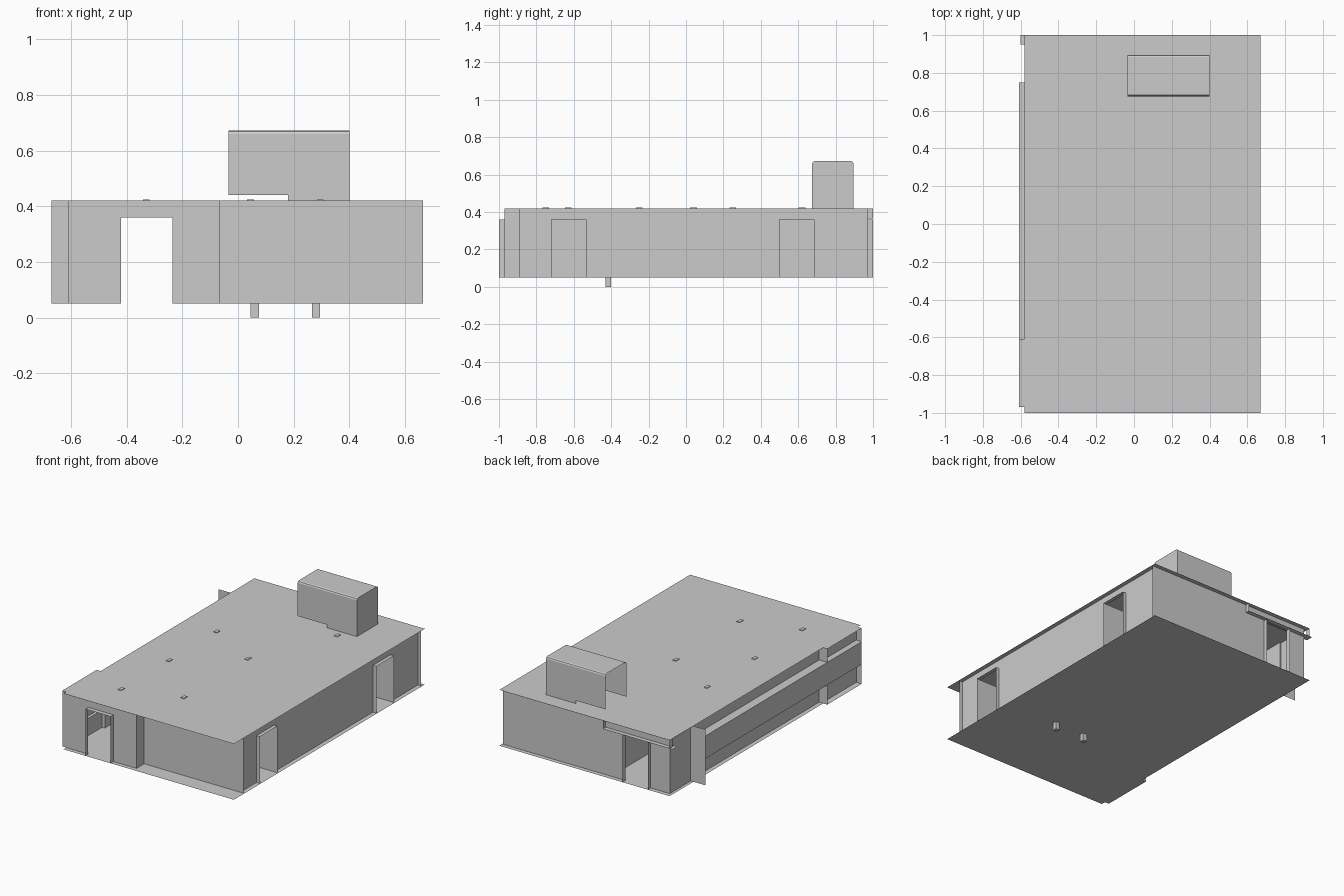
import bpy, bmesh

if "Cube" in bpy.data.objects:
    bpy.data.objects.remove(bpy.data.objects["Cube"])

FLOOR, ROOF, HEAD = 0.05, 0.42, 0.36


def mesh_object(name, bm):
    mesh = bpy.data.meshes.new(name)
    bm.to_mesh(mesh)
    bm.free()
    obj = bpy.data.objects.new(name, mesh)
    bpy.context.collection.objects.link(obj)
    return obj


def panels(name, rects):
    """Thin sheets: each is (x0, x1, y0, y1, z0, z1) with one flat direction."""
    bm = bmesh.new()
    for x0, x1, y0, y1, z0, z1 in rects:
        if z0 == z1:
            pts = [(x0, y0, z0), (x1, y0, z0), (x1, y1, z0), (x0, y1, z0)]
        elif y0 == y1:
            pts = [(x0, y0, z0), (x1, y0, z0), (x1, y0, z1), (x0, y0, z1)]
        else:
            pts = [(x0, y0, z0), (x0, y1, z0), (x0, y1, z1), (x0, y0, z1)]
        bm.faces.new([bm.verts.new(p) for p in pts])
    return mesh_object(name, bm)


def box(name, x0, x1, y0, y1, z0, z1):
    bm = bmesh.new()
    bmesh.ops.create_cube(bm, size=1)
    for v in bm.verts:
        v.co = ((x0 + x1) / 2 + v.co.x * (x1 - x0),
                (y0 + y1) / 2 + v.co.y * (y1 - y0),
                (z0 + z1) / 2 + v.co.z * (z1 - z0))
    return mesh_object(name, bm)


def wall_x(name, y, x0, x1, doors=()):
    """Wall running along x, with full door openings."""
    rects, start = [], x0
    for a, b in doors:
        rects += [(start, a, y, y, FLOOR, ROOF), (a, b, y, y, HEAD, ROOF)]
        start = b
    panels(name, rects + [(start, x1, y, y, FLOOR, ROOF)])


def wall_y(name, x, y0, y1, doors=()):
    """Wall running along y, with full door openings."""
    rects, start = [], y0
    for a, b in doors:
        rects += [(x, x, start, a, FLOOR, ROOF), (x, x, a, b, HEAD, ROOF)]
        start = b
    panels(name, rects + [(x, x, start, y1, FLOOR, ROOF)])


# Floor and roof sheets, with the small side step at the front left
for name, z in (("floor", FLOOR), ("roof", ROOF)):
    panels(name, [(-0.58, 0.67, -1, 1, z, z), (-0.61, -0.58, -0.97, -0.61, z, z)])

# Outer walls
DOOR = (-0.42, -0.235)
SIDE_DOORS = [(-0.72, -0.535), (0.5, 0.685)]
wall_x("front_wall_left", -0.97, -0.61, -0.065, [DOOR])
wall_y("front_step_wall", -0.065, -0.97, -0.89)
wall_x("front_wall_right", -0.89, -0.065, 0.665)
wall_x("back_wall", 0.97, -0.56, 0.665, [DOOR])
wall_y("right_wall", 0.64, -0.89, 0.97, SIDE_DOORS)
wall_y("left_wall_back", -0.56, 0.75, 0.97)
wall_y("left_wall", -0.55, -0.61, 0.75)
wall_y("left_wall_front", -0.57, -0.97, -0.61)

# Projecting fins on the left side
wall_x("left_fin_back", 0.75, -0.67, -0.55)
wall_x("left_fin_front", -0.61, -0.61, -0.55)

# Long window box with its ledge
panels("window_box", [
    (-0.61, -0.61, -0.97, 0.75, 0.18, 0.33),
    (-0.61, -0.55, -0.97, 0.75, 0.33, 0.33),
    (-0.61, -0.55, -0.97, 0.75, 0.18, 0.18)])

# Door surrounds: jambs and heads
panels("front_door_frame",
       [(x, x, -1, -0.97, FLOOR, HEAD) for x in DOOR]
       + [(DOOR[0], DOOR[1], -1, -0.97, HEAD, HEAD)])
panels("back_door_frame", [(x, x, 0.97, 1, FLOOR, HEAD) for x in DOOR])
for i, (a, b) in enumerate(SIDE_DOORS):
    panels(f"side_door_frame_{i + 1}",
           [(0.5, 0.665, y, y, FLOOR, HEAD) for y in (a, b)]
           + [(0.64, 0.665, a, b, HEAD, HEAD)])

# Canopy above the back door
panels("back_canopy", [(-0.6, -0.09, 0.95, 1, 0.365, 0.365),
                       (-0.09, -0.09, 0.97, 1, 0.365, ROOF),
                       (-0.58, -0.58, 0.97, 1, 0.365, ROOF)])

# Inner partitions
wall_y("partition_left", -0.13, -0.89, 0.97)
wall_y("partition_right", 0.22, -0.89, 0.97)
wall_x("partition_back", 0.8, -0.13, 0.64)

# Rooftop stair hood: rounded shell, open at the left end
Y0, Y1, TOP, R = 0.675, 0.895, 0.672, 0.012


def hood(name, x0, x1, z0):
    profile = [(Y0, z0), (Y0, TOP - R), (Y0 + 0.004, TOP - 0.004), (Y0 + R, TOP),
               (Y1 - R, TOP), (Y1 - 0.004, TOP - 0.004), (Y1, TOP - R), (Y1, z0)]
    bm = bmesh.new()
    rings = [[bm.verts.new((x, y, z)) for y, z in profile] for x in (x0, x1)]
    for i in range(len(profile) - 1):
        bm.faces.new((rings[0][i], rings[0][i + 1], rings[1][i + 1], rings[1][i]))
    return mesh_object(name, bm), profile


hood("hood_overhang", -0.035, 0.18, 0.44)
_, outline = hood("hood_body", 0.18, 0.40, ROOF)
bm = bmesh.new()
bm.faces.new([bm.verts.new((0.40, y, z)) for y, z in outline])
mesh_object("hood_end", bm)

# Small roof vents
for i, (x, y) in enumerate([(-0.33, -0.75), (-0.33, -0.25), (-0.33, 0.25),
                            (0.045, -0.63), (0.045, 0.04), (0.295, 0.62)]):
    box(f"roof_vent_{i + 1}", x - 0.012, x + 0.012, y - 0.018, y + 0.018, ROOF - 0.01, ROOF + 0.004)

# Short feet under the floor
for i, x in enumerate((0.06, 0.28)):
    box(f"foot_{i + 1}", x - 0.015, x + 0.015, -0.43, -0.40, 0, FLOOR)
